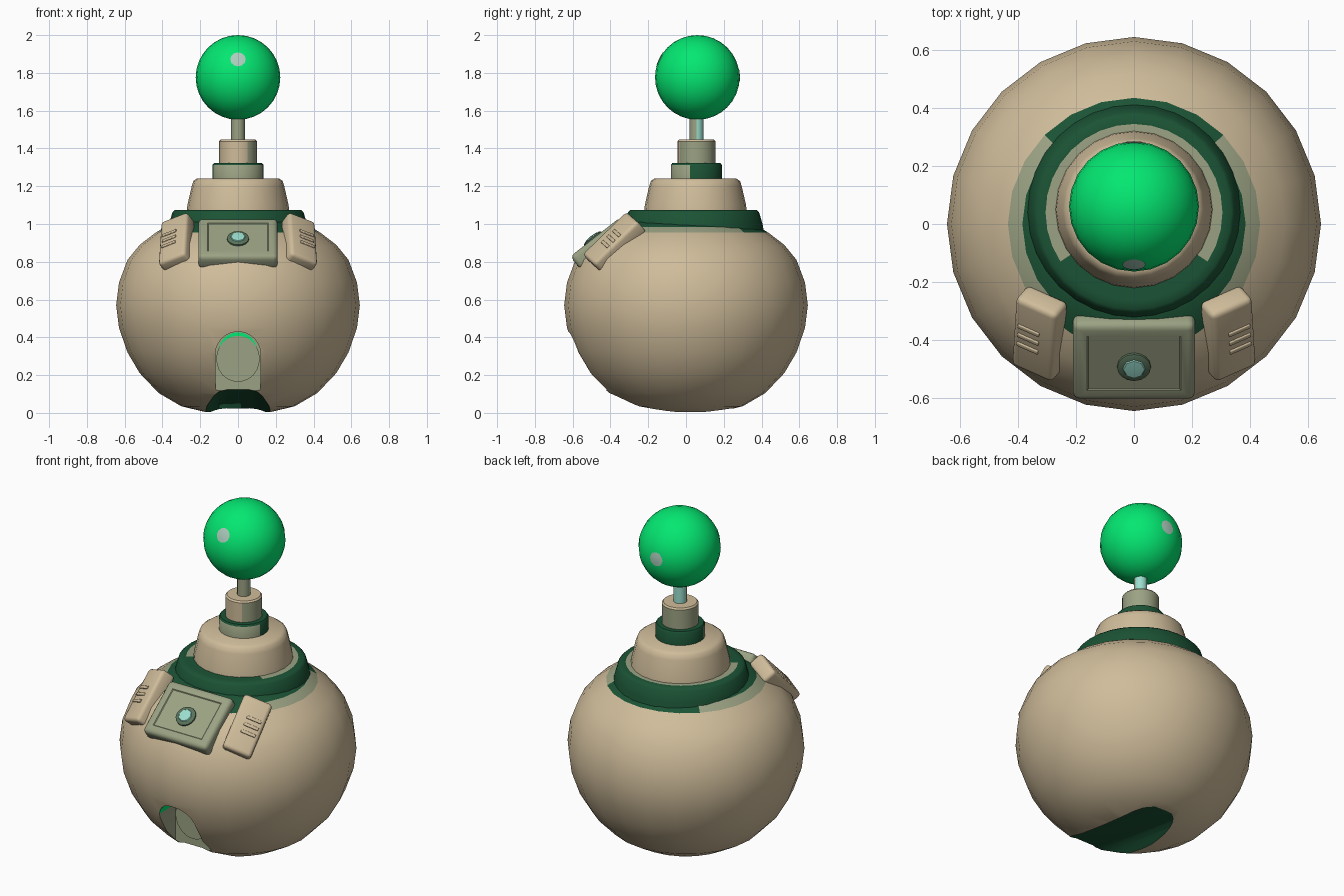
import bpy, bmesh, math
from mathutils import Matrix, Vector

cube = bpy.data.objects.get("Cube")
if cube:
    bpy.data.objects.remove(cube)


def srgb(r, g, b):
    return [(c / 255 / 12.92) if c < 11 else ((c / 255 + 0.055) / 1.055) ** 2.4 for c in (r, g, b)] + [1]


COLOURS = {
    "beige": srgb(207, 188, 154),
    "olive": srgb(155, 162, 131),
    "dark_green": srgb(27, 83, 53),
    "bright_green": srgb(4, 231, 113),
    "pale_cyan": srgb(155, 222, 206),
    "grey_glint": srgb(172, 204, 188),
    "deep_olive": srgb(88, 114, 90),
}
MATERIALS = []
for label, colour in COLOURS.items():
    mat = bpy.data.materials.new(label)
    mat.use_nodes = True
    mat.diffuse_color = colour
    mat.node_tree.nodes["Principled BSDF"].inputs["Base Color"].default_value = colour
    MATERIALS.append(mat)
BEIGE, OLIVE, DARK, GREEN, CYAN, GLINT, DEEP = range(7)


def finish(name, bm, rule, matrix=Matrix(), angle=40):
    """Colour the faces by a number or a rule(centre, normal) and make the object."""
    bmesh.ops.recalc_face_normals(bm, faces=bm.faces)
    bm.normal_update()
    for f in bm.faces:
        f.material_index = rule(f.calc_center_median(), f.normal) if callable(rule) else rule
    bm.transform(matrix)
    mesh = bpy.data.meshes.new(name)
    bm.to_mesh(mesh)
    bm.free()
    for m in MATERIALS:
        mesh.materials.append(m)
    ob = bpy.data.objects.new(name, mesh)
    bpy.context.collection.objects.link(ob)
    smooth(ob, angle)
    return ob


def smooth(ob, angle):
    bpy.ops.object.select_all(action='DESELECT')
    ob.select_set(True)
    bpy.context.view_layer.objects.active = ob
    bpy.ops.object.shade_smooth_by_angle(angle=math.radians(angle))


def lathe(name, profile, rule, matrix=Matrix(), steps=24, angle=40):
    """Revolve (radius, height) points around z."""
    bm = bmesh.new()
    rings = []
    for r, z in profile:
        turn = [2 * math.pi * i / steps for i in range(steps)]
        rings.append([bm.verts.new((r * math.cos(a), r * math.sin(a), z)) for a in turn])
    for low, high in zip(rings, rings[1:]):
        for i in range(steps):
            j = (i + 1) % steps
            bm.faces.new((low[i], low[j], high[j], high[i]))
    bmesh.ops.remove_doubles(bm, verts=bm.verts, dist=1e-5)
    return finish(name, bm, rule, matrix, angle)


def prism(name, outline, direction, rule):
    """Extrude an (x, z) outline backward from in front of the body."""
    bm = bmesh.new()
    face = bm.faces.new([bm.verts.new((x, -0.9, z)) for x, z in outline])
    out = bmesh.ops.extrude_face_region(bm, geom=[face])["geom"]
    bmesh.ops.translate(bm, vec=direction, verts=[v for v in out if isinstance(v, bmesh.types.BMVert)])
    return finish(name, bm, rule)


def rounded_box(name, size, rule, matrix, bevel, inset=0):
    bm = bmesh.new()
    bmesh.ops.create_cube(bm, size=1, matrix=Matrix.Diagonal((*size, 1)))
    bmesh.ops.bevel(bm, geom=bm.edges[:], offset=bevel, segments=3, profile=0.5, affect='EDGES')
    if inset:
        bm.normal_update()
        top = max(bm.faces, key=lambda f: f.calc_center_median().z)
        bmesh.ops.inset_region(bm, faces=[top], thickness=inset, depth=0)
        bmesh.ops.inset_region(bm, faces=[top], thickness=0.006, depth=-0.004)
    return finish(name, bm, rule, matrix)


def frame(width, length, centre):
    """Matrix whose x and y follow the given directions and z faces outward."""
    x = Vector(width).normalized()
    z = x.cross(Vector(length)).normalized()
    rot = Matrix((x, z.cross(x), z)).transposed().to_4x4()
    return Matrix.Translation(centre) @ rot


def at(y, z=0):
    return Matrix.Translation((0, y, z))


# Round body with a painted band on the shoulders
def body_rule(c, n):
    if c.z < 0.957:
        return BEIGE
    outer = c.xy.length > 0.385
    return OLIVE if outer and abs(c.x) > 0.2 and -0.28 < c.y < 0.3 else DARK


body = lathe("body", [(0, 0), (0.17, 0.004), (0.3, 0.035), (0.42, 0.105), (0.52, 0.21), (0.585, 0.32),
                      (0.63, 0.45), (0.645, 0.57), (0.63, 0.69), (0.585, 0.81), (0.52, 0.89),
                      (0.435, 0.955), (0.385, 0.985), (0.32, 1.015), (0, 1.03)], body_rule)

# Rounded channel underneath and arched recess in front, cut from the body
half = [(0.06, 0.193), (0.1, 0.184), (0.13, 0.166), (0.17, 0.126), (0.22, 0.066), (0.335, -0.104)]
channel = prism("channel_cutter", [(-x, z) for x, z in reversed(half)] + half, (0, 1.5, -0.22), DARK)
arch_top = [(0.12 * math.cos(math.pi * i / 12), 0.31 + 0.12 * math.sin(math.pi * i / 12))
            for i in range(13)]
arch = prism("arch_cutter", [(-0.12, -0.2), (0.12, -0.2)] + arch_top, (0, 0.48, 0),
             lambda c, n: GREEN if c.z > 0.335 else OLIVE)
for cutter in (arch, channel):
    cutter.hide_render = True
    mod = body.modifiers.new("cut", 'BOOLEAN')
    mod.operation = 'DIFFERENCE'
    mod.solver = 'EXACT'
    mod.object = cutter
    bpy.context.view_layer.objects.active = body
    bpy.ops.object.modifier_apply(modifier=mod.name)
    bpy.data.objects.remove(cutter)
smooth(body, 35)

# Oval plate on the back wall of the recess, with a green sliver above it
for name, z, width, height, depth, colour in (("recess_sliver", 0.315, 0.105, 0.112, 0.004, GREEN),
                                              ("recess_plate", 0.286, 0.115, 0.122, 0.008, OLIVE)):
    lathe(name, [(0, 0), (1, 0), (1, depth), (0, depth)], colour,
          at(-0.42, z) @ Matrix.Rotation(math.pi / 2, 4, 'X') @ Matrix.Diagonal((width, height, 1, 1)))

# Collar standing on the shoulders
lathe("collar", [(0, 0.95), (0.375, 0.95), (0.365, 1.0), (0.347, 1.062), (0.335, 1.073),
                 (0.305, 1.075), (0.25, 1.075), (0, 1.075)],
      lambda c, n: OLIVE if c.xy.length < 0.3 and n.z > 0.5 and c.y > -0.15 else DARK,
      at(0.04), steps=32)

# Stepped cap, neck and rod
lathe("cap", [(0, 1.06), (0.272, 1.06), (0.268, 1.1), (0.245, 1.2), (0.236, 1.228), (0.215, 1.242),
              (0, 1.242)], BEIGE, at(0.05))
lathe("neck_ring", [(0, 1.23), (0.135, 1.23), (0.135, 1.312), (0.128, 1.322), (0, 1.322)],
      lambda c, n: OLIVE if n.y < -0.2 and c.z < 1.3 else DARK, at(0.055))
lathe("neck", [(0, 1.31), (0.1, 1.31), (0.1, 1.438), (0.092, 1.447), (0, 1.447)],
      lambda c, n: BEIGE if n.z > 0.4 or (c.y < -0.03 and c.x < 0.04) else OLIVE, at(0.055))
lathe("rod", [(0, 1.44), (0.037, 1.44), (0.037, 1.6), (0, 1.6)],
      lambda c, n: OLIVE if n.y < -0.2 else CYAN, at(0.055), steps=12)


# Ball on top, with two small round glints
def arc(radius, start, end, count):
    turn = [math.radians(start + (end - start) * i / count) for i in range(count + 1)]
    return [(radius * math.sin(a), radius * math.cos(a)) for a in turn]


lathe("top_ball", arc(0.224, 180, 0, 16), GREEN, at(0.06, 1.776))
for name, aim in (("front_glint", (0, -0.9, 0.43)), ("back_glint", (0, 1, 0.03))):
    turn = Vector(aim).to_track_quat('Z', 'Y').to_matrix().to_4x4()
    lathe(name, [(0, 0.217)] + arc(0.2255, 10.5, 0, 2), GLINT, at(0.06, 1.776) @ turn, steps=12)

# Central control panel with its button
panel = frame((1, 0, 0), (0, 0.79, 0.62), (0, -0.453, 0.896))
rounded_box("control_panel", (0.42, 0.335, 0.09), OLIVE, panel, 0.024, 0.035)
lathe("button_ring", [(0, 0), (0.058, 0), (0.058, 0.05), (0.045, 0.056), (0, 0.056)], DEEP,
      panel @ at(-0.015), 16)
lathe("button_lens", [(0, 0.05), (0.044, 0.05), (0.036, 0.06), (0, 0.063)], CYAN, panel @ at(-0.015), 8)

# Ribbed side pads
for side, s in (("left", 1), ("right", -1)):
    pad = frame((0.14, 0.062 * s, -0.055 * s), (0, 0.25, 0.23), (0.325 * s, -0.378, 0.9))
    rounded_box(side + "_pad", (0.165, 0.325, 0.09), BEIGE, pad, 0.02)
    for i in (-1, 0, 1):
        rib = pad @ Matrix.Translation((0.02 * s, 0.042 * i, 0.045))
        rounded_box(f"{side}_pad_rib_{i + 2}", (0.085, 0.018, 0.012), BEIGE, rib, 0.004)
